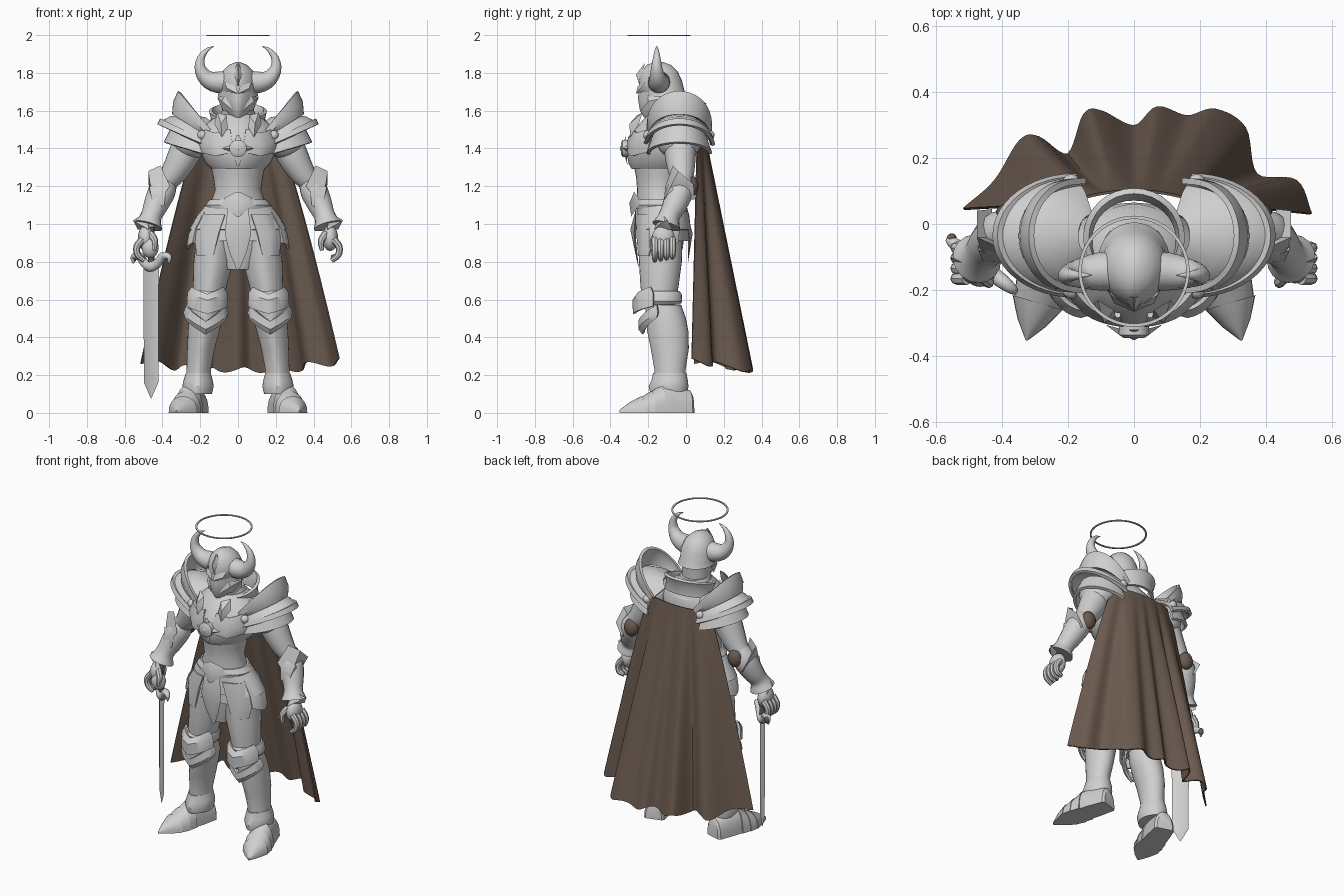
import bpy, bmesh, math
from mathutils import Vector

default = bpy.data.objects.get("Cube")
if default:
    bpy.data.objects.remove(default, do_unlink=True)


def material(name, colour):
    mat = bpy.data.materials.new(name)
    mat.use_nodes = True
    mat.diffuse_color = colour
    mat.node_tree.nodes["Principled BSDF"].inputs["Base Color"].default_value = colour
    return mat


STEEL = material("pale steel", (0.63, 0.63, 0.63, 1))
CLOTH = material("brown cloth", (0.15, 0.105, 0.08, 1))
parts = []


def finish(name, bm, mat=STEEL, mirror=False, thick=0):
    """Turn a bmesh into an object, with optional mirror and thickness."""
    bmesh.ops.recalc_face_normals(bm, faces=bm.faces)
    mesh = bpy.data.meshes.new(name)
    bm.to_mesh(mesh)
    bm.free()
    mesh.materials.append(mat)
    obj = bpy.data.objects.new(name, mesh)
    bpy.context.collection.objects.link(obj)
    if thick:
        solid = obj.modifiers.new("thickness", 'SOLIDIFY')
        solid.thickness, solid.offset = thick, 0
    if mirror:
        obj.modifiers.new("mirror", 'MIRROR')
    parts.append(obj)


def skin(name, rings, closed=True, caps=True, **options):
    """Bridge equal rows of points into a surface."""
    bm = bmesh.new()
    rows = [[bm.verts.new(p) for p in ring] for ring in rings]
    count = len(rows[0])
    for low, high in zip(rows, rows[1:]):
        for i in range(count if closed else count - 1):
            j = (i + 1) % count
            bm.faces.new((low[i], low[j], high[j], high[i]))
    if closed and caps:
        bm.faces.new(rows[0])
        bm.faces.new(rows[-1])
    finish(name, bm, **options)


def loft(name, rows, n=32, ridge=0, tilt=0, **options):
    """Stack horizontal ovals (x, y, z, rx, ry), with an optional front ridge."""
    rings = []
    for x, y, z, rx, ry in rows:
        ring = []
        for i in range(n):
            a = math.tau * i / n
            c, s = math.cos(a), math.sin(a)
            dy = ry * (s - ridge * max(0, -s) ** 8)
            ring.append((x + rx * c, y + dy, z + tilt * dy))
        rings.append(ring)
    skin(name, rings, **options)


def panel(name, centre, rows, vee=0, ridge=0):
    """Curved plate: rows (z, rx, ry, from, to), degrees round from the front."""
    rings = []
    for z, rx, ry, start, end in rows:
        ring = []
        for i in range(13):
            a = math.radians(start + (end - start) * i / 12)
            mid = 1 - abs(i - 6) / 6
            ring.append((centre[0] + rx * math.sin(a),
                         centre[1] - ry * math.cos(a) - ridge * mid, z - vee * mid))
        rings.append(ring)
    skin(name, rings, closed=False, mirror=True, thick=0.015)


def spline(points, steps):
    """Smooth curve through the points."""
    v = [Vector(p) for p in points]
    v = [2 * v[0] - v[1]] + v + [2 * v[-1] - v[-2]]
    out = []
    for a, b, c, d in zip(v, v[1:], v[2:], v[3:]):
        for k in range(steps):
            t = k / steps
            out.append((2 * b + (c - a) * t + (2 * a - 5 * b + 4 * c - d) * t * t
                        + (3 * b - a - 3 * c + d) * t ** 3) / 2)
    return out + [v[-2]]


def tube(name, points, n=16, steps=5, rib=0, **options):
    """Round limb along points (x, y, z, radius)."""
    path = spline(points, steps)
    rings = []
    for k, p in enumerate(path):
        ahead, behind = path[min(k + 1, len(path) - 1)], path[max(k - 1, 0)]
        along = (ahead - behind).to_3d().normalized()
        side = along.cross(Vector((0, 1, 0))).normalized()
        up = side.cross(along)
        r = max(p.w, 0.001) * (1 + rib * (-1) ** k)
        rings.append([p.to_3d() + r * (side * math.cos(a) + up * math.sin(a))
                      for a in (math.tau * i / n for i in range(n))])
    skin(name, rings, **options)


def facet(name, outline, apex, **options):
    """Ridged plate: an outline raised to one point."""
    bm = bmesh.new()
    rim = [bm.verts.new(p) for p in outline]
    middle = sum((Vector(p) for p in outline), Vector()) / len(outline)
    for tip in (bm.verts.new(apex), bm.verts.new(middle)):
        for i, v in enumerate(rim):
            bm.faces.new((v, rim[i - 1], tip))
    finish(name, bm, **options)


def sym(half):
    return half + [(-x, y, z) for x, y, z in reversed(half)]


def ball(name, centre, size, **options):
    bm = bmesh.new()
    bmesh.ops.create_uvsphere(bm, u_segments=20, v_segments=12, radius=1)
    bmesh.ops.scale(bm, vec=size, verts=bm.verts)
    bmesh.ops.translate(bm, vec=centre, verts=bm.verts)
    finish(name, bm, **options)


def arch(name, rows, power=1.0, cy=-0.035):
    """Shoulder lame: leaning arches (base x, base z, out, up, half depth)."""
    angles = [math.pi * i / 24 for i in range(25)]
    skin(name, [[(x + out * math.sin(a) ** power, cy - depth * math.cos(a),
                  z + up * math.sin(a) ** power) for a in angles]
                for x, z, out, up, depth in rows],
         closed=False, mirror=True, thick=0.018)


# Torso
loft("breastplate", [(0, -.13, 1.29, .14, .14), (0, -.125, 1.32, .17, .16),
                     (0, -.115, 1.39, .205, .18), (0, -.11, 1.46, .215, .175),
                     (0, -.09, 1.53, .17, .14), (0, -.09, 1.58, .1, .1)], ridge=.12)
loft("abdomen", [(0, -.13, .76, .09, .08), (0, -.125, .88, .19, .11),
                 (0, -.13, 1.02, .18, .12), (0, -.135, 1.1, .15, .12),
                 (0, -.14, 1.18, .122, .11), (0, -.135, 1.25, .132, .12),
                 (0, -.13, 1.33, .15, .14)], ridge=.08)
loft("belt", [(0, -.135, 1.08, .17, .13), (0, -.135, 1.1, .175, .135),
              (0, -.135, 1.13, .15, .125)])
panel("chest_plate", (0, -.115), [(1.5, .2, .165, 12, 60), (1.44, .222, .19, 8, 68),
                                  (1.38, .208, .19, 6, 62)], vee=.02, ridge=.008)
facet("collar_shield", [(.06, -.26, 1.575), (.11, -.23, 1.59), (.125, -.25, 1.53),
                        (.085, -.295, 1.46), (.055, -.28, 1.51)], (.09, -.3, 1.53), mirror=True)
facet("chest_point", sym([(.008, -.32, 1.47), (.03, -.32, 1.4), (.008, -.31, 1.31)]),
      (0, -.335, 1.4))
facet("chest_wing", [(.03, -.32, 1.42), (.085, -.305, 1.4), (.03, -.32, 1.38)],
      (.045, -.335, 1.4), mirror=True)
for label, outer, inner, front in (("medallion_rim", .046, .03, -.345), ("medallion_boss", .022, .004, -.35)):
    skin(label, [[(r * math.cos(math.tau * i / 24), y, 1.4 + r * math.sin(math.tau * i / 24))
                  for i in range(24)] for r, y in ((outer, -.3), (outer, front + .01), (inner, front))])
loft("gorget", [(0, -.07, 1.5, .15, .13), (0, -.08, 1.55, .11, .11), (0, -.09, 1.6, .085, .09)])
loft("raised_collar", [(0, -.05, 1.5, .15, .13), (0, -.045, 1.56, .135, .125),
                       (0, -.04, 1.6, .145, .14)], tilt=.3, caps=False, thick=.018)

# Head
loft("neck", [(0, -.1, 1.54, .085, .085), (0, -.11, 1.62, .085, .09), (0, -.11, 1.69, .09, .095)])
loft("face_mask", [(0, -.175, 1.565, .03, .04), (0, -.16, 1.6, .065, .07),
                   (0, -.14, 1.66, .088, .095), (0, -.13, 1.73, .092, .1)], ridge=.2)
loft("helmet", [(0, -.11, 1.675, .108, .115), (0, -.12, 1.705, .1, .112),
                (0, -.13, 1.76, .1, .108), (0, -.135, 1.81, .08, .09),
                (0, -.14, 1.842, .048, .062), (0, -.145, 1.858, .008, .02)], ridge=.1)
facet("helmet_brow", [(0, -.265, 1.69), (.01, -.255, 1.73), (.07, -.215, 1.75), (.11, -.14, 1.75),
                      (.11, -.13, 1.7), (.05, -.23, 1.7)], (.06, -.24, 1.72), mirror=True)
facet("cheek_guard", [(.025, -.24, 1.6), (.08, -.17, 1.6), (.11, -.1, 1.67), (.07, -.2, 1.68)],
      (.085, -.2, 1.65), mirror=True)
facet("forehead_gem", sym([(.004, -.22, 1.85), (.03, -.225, 1.79), (.004, -.245, 1.73)]),
      (0, -.265, 1.79))
tube("horn", [(.05, -.14, 1.75, .062), (.12, -.145, 1.752, .055), (.17, -.15, 1.775, .043),
              (.2, -.155, 1.825, .03), (.195, -.155, 1.88, .02), (.165, -.155, 1.92, .011),
              (.127, -.155, 1.942, .001)], rib=.012, mirror=True)
skin("halo", [[(r * math.cos(math.tau * i / 64), -.143 + r * math.sin(math.tau * i / 64), 1.997)
               for i in range(64)] for r in (.158, .168)], caps=False, thick=.006)

# Shoulders
ball("shoulder_joint", (.25, -.035, 1.44), (.1, .12, .1), mirror=True)
arch("pauldron_lower", [(.19, 1.44, .15, .08, .14), (.185, 1.37, .2, .06, .165)])
arch("pauldron_main", [(.13, 1.52, .04, .035, .06), (.15, 1.49, .12, .085, .125),
                       (.17, 1.46, .19, .1, .16), (.175, 1.42, .24, .11, .172)])
arch("pauldron_rim", [(.175, 1.44, .23, .115, .17), (.175, 1.415, .245, .11, .18)])
arch("pauldron_crest", [(.16, 1.47, .18, .11, .15), (.16, 1.48, .175, .165, .165),
                        (.145, 1.5, .165, .2, .165)], power=.8)
for label, y in (("front_rivet", -.2), ("back_rivet", .125)):
    ball(label, (.19, y, 1.47), (.026, .026, .026), mirror=True)

# Arms
tube("upper_arm", [(.25, -.03, 1.45, .085), (.29, -.03, 1.36, .082),
                   (.335, -.025, 1.28, .07), (.38, -.02, 1.22, .055)], mirror=True)
tube("vambrace", [(.37, -.02, 1.25, .05), (.4, -.03, 1.18, .072), (.435, -.06, 1.1, .065),
                  (.46, -.09, 1.04, .056), (.475, -.105, .99, .076)], mirror=True)
ball("elbow_lining", (.372, .028, 1.2), (.047, .038, .056), mat=CLOTH, mirror=True)
facet("elbow_guard", [(.41, -.07, 1.31), (.475, -.04, 1.28), (.475, .04, 1.21), (.43, .045, 1.13),
                      (.42, -.11, 1.12), (.36, -.11, 1.2)], (.465, -.075, 1.21), mirror=True)
facet("elbow_lower_plate", [(.38, -.11, 1.19), (.47, -.08, 1.2), (.475, -.02, 1.13),
                            (.44, -.1, 1.06), (.39, -.12, 1.1)], (.455, -.115, 1.13), mirror=True)
facet("cuff_fin", [(.49, -.13, 1.06), (.555, -.1, 1.02), (.53, -.07, .97), (.47, -.17, .97)],
      (.525, -.14, 1.0), mirror=True)
ball("palm", (.488, -.12, .925), (.042, .06, .068), mirror=True)
ball("grip_fist", (-.465, -.15, .875), (.045, .04, .055))
for k in range(4):
    y = -.165 + .031 * k
    tube(f"finger_{k + 1}", [(.505, y, .92, .02), (.535, y, .88, .019), (.53, y, .835, .017),
                             (.495, y, .805 + .006 * k, .012)], n=8, steps=3, mirror=True)
tube("thumb", [(.465, -.15, .95, .02), (.44, -.175, .91, .018), (.445, -.18, .86, .011)],
     n=8, steps=3, mirror=True)


# Sword, turned about its own length
def turned(across, depth, z):
    c, s = math.cos(math.radians(-38)), math.sin(math.radians(-38))
    return (-.46 + across * c - depth * s, -.125 + across * s + depth * c, z)


tube("sword_grip", [(-.46, -.125, .77, .016), (-.46, -.125, .9, .018), (-.46, -.125, 1.0, .016)],
     mat=CLOTH)
ball("sword_pommel", (-.46, -.125, 1.0), (.025, .025, .025))
tube("sword_guard", [(*turned(a, 0, z), r) for a, z, r in (
    (-.12, .79, .004), (-.12, .825, .015), (-.08, .83, .022), (-.04, .79, .024), (0, .775, .03),
    (.04, .79, .024), (.08, .83, .022), (.12, .825, .015), (.12, .79, .004))])
ball("guard_end", turned(-.122, .008, .82), (.015, .015, .022), mat=CLOTH)
skin("sword_blade", [[turned(w, 0, z), turned(0, d, z), turned(-w, 0, z), turned(0, -d, z)]
                     for z, w, d in ((.79, .052, .014), (.16, .048, .013), (.075, .001, .001))])

# Hip armour
loft("upper_skirt", [(0, -.13, 1.11, .155, .122), (0, -.12, 1.04, .21, .13),
                     (0, -.12, .97, .25, .138)], caps=False, thick=.016)
loft("lower_skirt", [(0, -.12, 1.0, .225, .125), (0, -.12, .91, .245, .13)],
     caps=False, thick=.016)
facet("belt_buckle", sym([(.008, -.275, 1.17), (.07, -.25, 1.14), (.085, -.25, 1.1),
                          (.008, -.29, 1.04)]), (0, -.3, 1.11))
facet("front_tabard", sym([(.055, -.265, 1.08), (.07, -.275, .95), (.045, -.265, .85),
                           (.008, -.25, .76)]), (0, -.295, .97))
facet("back_tabard", sym([(.08, .0, 1.08), (.08, .02, .9), (.01, .01, .79)]), (0, .035, .95))
panel("thigh_tasset", (0, -.12), [(1.05, .2, .142, 20, 72), (.95, .24, .15, 25, 72),
                                  (.83, .245, .148, 32, 60)], ridge=.008)
panel("hip_tasset", (0, -.12), [(1.06, .2, .135, 60, 125), (.97, .255, .145, 60, 125),
                                (.9, .266, .148, 62, 120)], vee=.03)

# Legs
loft("thigh", [(.115, -.13, .96, .1, .11), (.13, -.13, .8, .105, .108),
               (.148, -.135, .68, .09, .097), (.16, -.14, .56, .075, .082)], ridge=.1, mirror=True)
loft("knee_band", [(.155, -.135, .645, .092, .1), (.158, -.135, .63, .1, .112),
                   (.162, -.13, .59, .1, .11), (.162, -.13, .575, .088, .1)], mirror=True)
panel("knee_upper", (.162, -.135), [(.665, .09, .1, -60, 60), (.635, .104, .122, -72, 72),
                                    (.565, .108, .118, -72, 72)], vee=.04, ridge=.02)
panel("knee_lower", (.17, -.125), [(.57, .1, .105, -75, 75), (.53, .115, .105, -78, 78),
                                   (.505, .112, .085, -70, 70)], vee=.085, ridge=.015)
loft("greave", [(.165, -.115, .57, .08, .09), (.17, -.1, .5, .09, .1), (.182, -.09, .43, .083, .103),
                (.196, -.08, .34, .073, .095), (.208, -.08, .23, .064, .078),
                (.212, -.08, .13, .07, .08)], ridge=.12, mirror=True)
loft("ankle_cuff", [(.212, -.085, .1, .074, .09), (.212, -.085, .14, .083, .098),
                    (.211, -.08, .17, .078, .09), (.21, -.08, .21, .066, .082)],
     ridge=.15, mirror=True)

# Feet, turned outward
heel, toe = Vector((.212, .03, 0)), Vector((.325, -.352, 0))
across = Vector((.96, .28, 0))
rings = []
for s, w, h in ((0, .05, .1), (.03, .062, .12), (.3, .07, .15), (.42, .07, .145), (.42, .077, .15),
                (.56, .078, .11), (.56, .083, .115), (.7, .074, .083), (.7, .079, .088),
                (.86, .045, .055), (1, .003, .015)):
    rings.append([heel.lerp(toe, s) + across * (w * math.cos(a)) + Vector((0, 0, h * max(0, math.sin(a)) ** .8))
                  for a in (math.tau * i / 28 for i in range(28))])
skin("boot", rings, mirror=True)

# Cape: gathered at the shoulders, folded along the hem
hem = spline([(-.515, .045), (-.42, .13), (-.345, .25), (-.29, .262), (-.2, .21), (-.15, .33),
              (-.1, .34), (0, .295), (.07, .352), (.16, .325), (.245, .345), (.335, .29),
              (.37, .15), (.49, .13), (.535, .03)], 6)
rows = []
for k in range(21):
    s = k / 20
    row = []
    for i, h in enumerate(hem):
        u = 2 * i / (len(hem) - 1) - 1
        top = Vector((.21 * u, .1 - .04 * u * u, 1.47))
        end = Vector((h.x, h.y, .28 - .16 * h.y + .014 * math.sin(u * 20)))
        row.append((top.x + (end.x - top.x) * s ** .85, top.y + (end.y - top.y) * s,
                    top.z + (end.z - top.z) * s))
    rows.append(row)
skin("cape", rows, closed=False, mat=CLOTH, thick=.008)

# Apply modifiers and smooth the rounded surfaces
bpy.ops.object.select_all(action='DESELECT')
for obj in parts:
    obj.select_set(True)
bpy.context.view_layer.objects.active = parts[0]
bpy.ops.object.convert(target='MESH')
bpy.ops.object.shade_smooth_by_angle(angle=math.radians(35))
